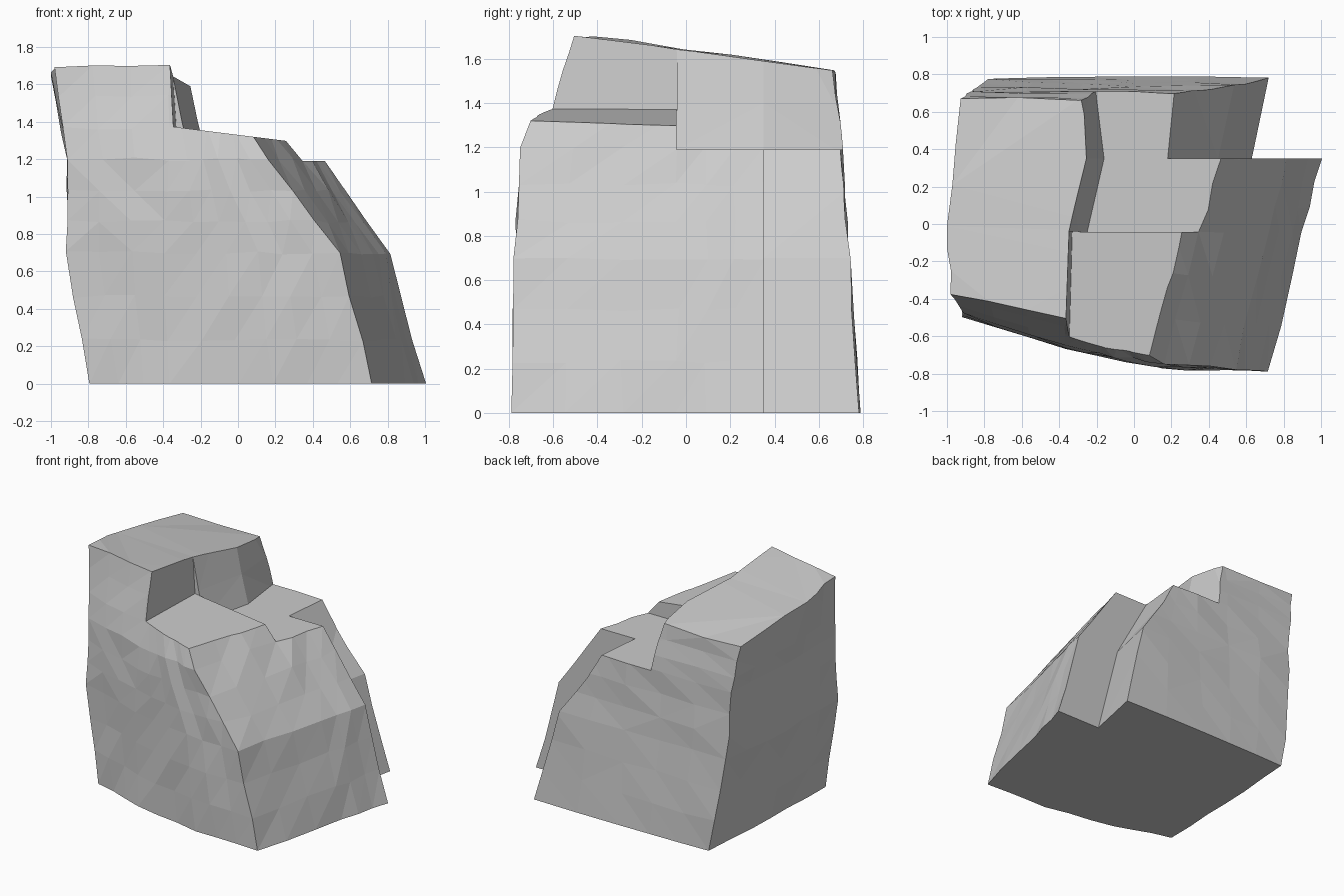
import bpy, bmesh, random
from mathutils import Vector

random.seed(4)
cube = bpy.data.objects.get("Cube")
if cube:
    bpy.data.objects.remove(cube)

stone = bpy.data.materials.new("grey_stone")
stone.use_nodes = True
grey = (0.6, 0.6, 0.6, 1)
stone.diffuse_color = grey
stone.node_tree.nodes["Principled BSDF"].inputs["Base Color"].default_value = grey


def top_z(x, y):
    return 1.64 - 0.145 * y


def ledge_z(x, y):
    return 1.33 - 0.125 * x


def loft(name, levels, rough=0.0):
    """Stack of outlines; each level is (height or height rule, outline)."""
    bm = bmesh.new()
    rings = []
    for z, outline in levels:
        rings.append([bm.verts.new((x, y, z(x, y) if callable(z) else z)) for x, y in outline])
    n = len(rings[0])
    for low, high in zip(rings, rings[1:]):
        for i in range(n):
            j = (i + 1) % n
            bm.faces.new((low[i], low[j], high[j], high[i]))
    bm.faces.new(rings[0][::-1])
    bm.faces.new(rings[-1])
    if rough:
        # Chip the surface into small uneven facets
        bmesh.ops.subdivide_edges(bm, edges=bm.edges[:], cuts=2, use_grid_fill=True)
        for v in bm.verts:
            v.co += Vector([random.uniform(-rough, rough) for _ in range(3)])
            if v.co.z < 0.05:
                v.co.z = 0
            v.co.x = max(-1, min(1.1, v.co.x))
    bmesh.ops.triangulate(bm, faces=bm.faces[:])
    bmesh.ops.recalc_face_normals(bm, faces=bm.faces[:])
    mesh = bpy.data.meshes.new(name)
    bm.to_mesh(mesh)
    bm.free()
    mesh.materials.append(stone)
    obj = bpy.data.objects.new(name, mesh)
    bpy.context.collection.objects.link(obj)
    return obj


def carve(target, cutter):
    cutter.hide_render = True
    mod = target.modifiers.new("carve", "BOOLEAN")
    mod.operation = "DIFFERENCE"
    mod.solver = "EXACT"
    mod.object = cutter
    bpy.context.view_layer.objects.active = target
    bpy.ops.object.modifier_apply(modifier=mod.name)
    bpy.data.objects.remove(cutter)


# Full rock envelope: front left, round the front, right, back and left side
rock = loft("rock", [
    (0, [(-.79, -.52), (-.36, -.66), (.18, -.78), (.72, -.79), (.9, -.04), (1, .35),
         (1.05, .785), (0, .785), (-.74, .785), (-.78, .1)]),
    (.7, [(-.92, -.49), (-.4, -.66), (.1, -.765), (.54, -.78), (.72, -.04), (.82, .35),
          (.87, .735), (0, .735), (-.85, .735), (-.91, .1)]),
    (1.2, [(-.91, -.48), (-.37, -.655), (-.1, -.71), (.16, -.745), (.35, -.04), (.45, .35),
           (.5, .70), (0, .70), (-.87, .70), (-.91, .1)]),
    (top_z, [(-.98, -.37), (-.38, -.5), (-.3, -.53), (-.2, -.56), (-.05, -.04), (.15, .35),
             (.2, .67), (0, .67), (-.92, .67), (-1, -.02)]),
], rough=0.009)

# Upper front ledge
carve(rock, loft("front_ledge_cutter", [
    (ledge_z, [(-.355, -.95), (1.3, -.95), (1.3, -.04), (-.33, -.04)]),
    (2, [(-.4, -.95), (1.3, -.95), (1.3, -.04), (-.37, -.04)]),
]))

# Lower rear ledge with a bulging wall behind it
carve(rock, loft("rear_ledge_cutter", [
    (1.19, [(-.25, -.042), (1.3, -.042), (1.3, 1), (-.23, 1), (-.2, .67), (-.16, .35)]),
    (1.4, [(-.3, -.042), (1.3, -.042), (1.3, 1), (-.27, 1), (-.24, .67), (-.215, .35)]),
    (2, [(-.42, -.042), (1.3, -.042), (1.3, 1), (-.43, 1), (-.42, .67), (-.34, .35)]),
]))


# Stepped-in rear corner on the sloping side
def corner(near, far):
    return [(near, .35), (1.4, .35), (1.4, .95), (far, .95)]


carve(rock, loft("corner_cutter", [
    (-.1, corner(.655, .78)), (.7, corner(.45, .58)),
    (1.19, corner(.18, .24)), (1.3, corner(.12, .18)),
]))

for poly in rock.data.polygons:
    poly.use_smooth = False
